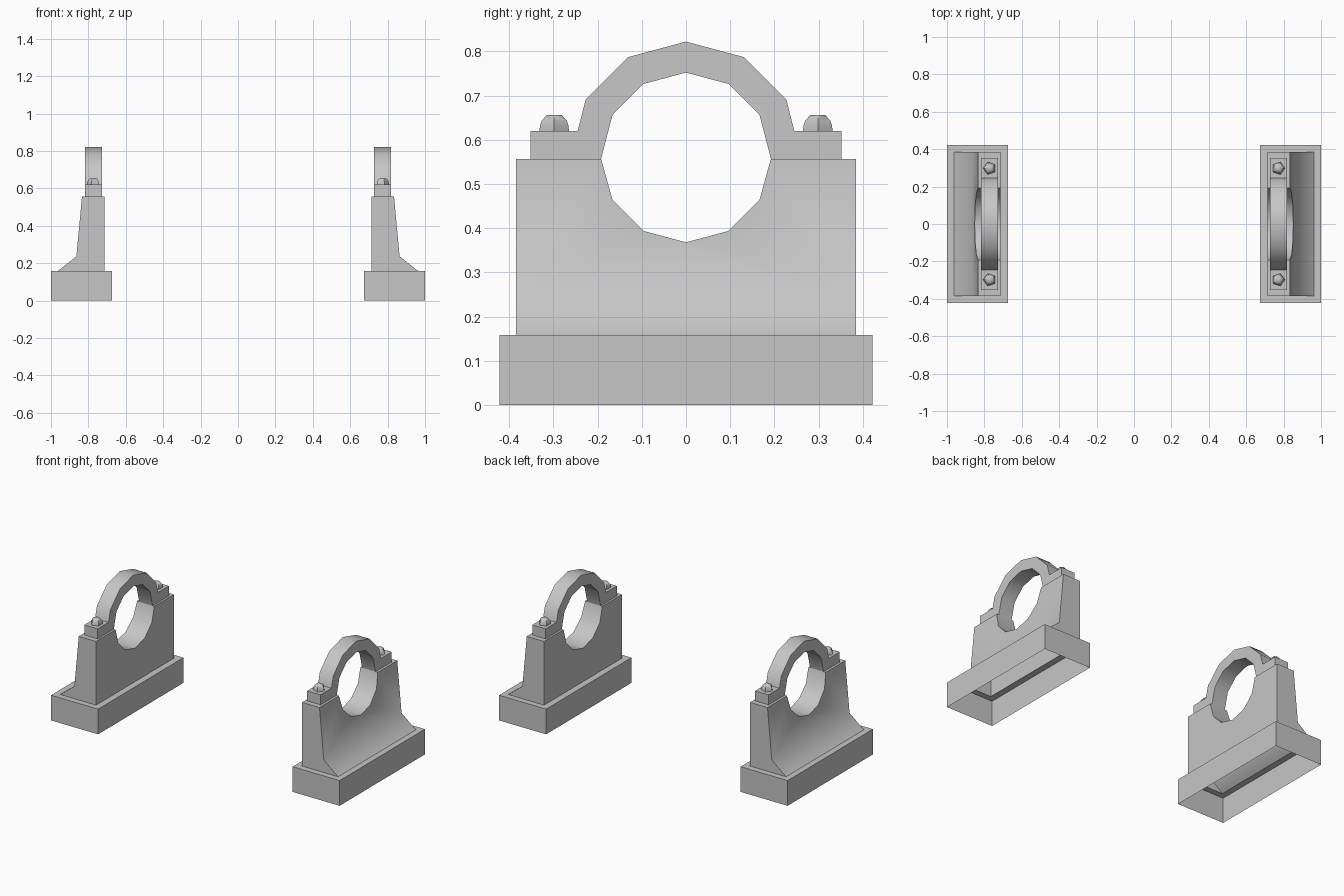
import bpy
import bmesh
from math import sin, cos, pi, radians

cube = bpy.data.objects.get("Cube")
if cube:
    bpy.data.objects.remove(cube, do_unlink=True)

# Single grey finish
grey = bpy.data.materials.new("plain_grey")
grey.use_nodes = True
colour = (0.57, 0.57, 0.57, 1)
grey.diffuse_color = colour
grey.node_tree.nodes["Principled BSDF"].inputs["Base Color"].default_value = colour

# Shared dimensions (left-hand bracket, mirrored to the right)
BASE_TOP, SPLIT, KINK = 0.158, 0.557, 0.237
IN_X, TOE_X, KINK_X, TOP_X = 0.714, 0.963, 0.864, 0.834
BODY_Y = 0.385
BORE, CAP_R = 0.192, 0.262


def finish(name, bm, mirror_y=False):
    """Turn a bmesh into a shaded object mirrored to both brackets."""
    bmesh.ops.recalc_face_normals(bm, faces=bm.faces)
    mesh = bpy.data.meshes.new(name)
    bm.to_mesh(mesh)
    bm.free()
    mesh.materials.append(grey)
    obj = bpy.data.objects.new(name, mesh)
    bpy.context.collection.objects.link(obj)
    bpy.ops.object.select_all(action="DESELECT")
    obj.select_set(True)
    bpy.context.view_layer.objects.active = obj
    bpy.ops.object.shade_smooth_by_angle(angle=radians(55))
    mod = obj.modifiers.new("mirror", "MIRROR")
    mod.use_axis = (True, mirror_y, False)
    return obj


def bridge(bm, a, b, closed=True):
    """Join two matching vertex rows with quads."""
    n = len(a)
    for i in range(n if closed else n - 1):
        j = (i + 1) % n
        bm.faces.new((a[i], a[j], b[j], b[i]))


def rect(bm, x0, x1, y, z):
    return [bm.verts.new(p) for p in ((x0, -y, z), (x1, -y, z), (x1, y, z), (x0, y, z))]


def arc(radius, start, end, steps):
    """Arc around the bore axis as (y, z); angle zero points up."""
    return [(radius * sin(a), SPLIT + 0.003 + radius * cos(a))
            for a in (start + (end - start) * i / steps for i in range(steps + 1))]


# Base: open-bottomed skirt with a ledge around the body
bm = bmesh.new()
bottom = rect(bm, 0.674, 1.0, 0.422, 0)
top = rect(bm, 0.674, 1.0, 0.422, BASE_TOP)
opening = rect(bm, IN_X, TOE_X, BODY_Y, BASE_TOP)
bridge(bm, bottom, top)
bridge(bm, top, opening)
finish("base", bm)

# Body: hollow-footed upright with flared outer side and half-round saddle
bm = bmesh.new()
saddle = arc(BORE, pi / 2, 3 * pi / 2, 6)
saddle[0], saddle[-1] = (BORE, SPLIT), (-BORE, SPLIT)
upper = ([(BODY_Y, KINK), (BODY_Y, SPLIT)] + saddle
         + [(-BODY_Y, SPLIT), (-BODY_Y, KINK)])


def slope_x(z):
    return KINK_X + (TOP_X - KINK_X) * (z - KINK) / (SPLIT - KINK)


inner = [bm.verts.new((IN_X, y, z)) for y, z in upper]
outer = [bm.verts.new((slope_x(z), y, z)) for y, z in upper]
bm.faces.new(inner)
bm.faces.new(outer)
bridge(bm, inner, outer, closed=False)
foot = rect(bm, IN_X, TOE_X, BODY_Y, BASE_TOP)
bridge(bm, [inner[-1], outer[-1], outer[0], inner[0]], foot)
finish("body", bm)

# Clamp cap: arch with bolting flanges
bm = bmesh.new()
FLANGE_Y, FLANGE_Z = 0.352, 0.62
crown = arc(CAP_R, -pi / 3, pi / 3, 4)
bore = arc(BORE, pi / 2, -pi / 2, 6)
bore[0], bore[-1] = (BORE, SPLIT), (-BORE, SPLIT)
outline = ([(-FLANGE_Y, SPLIT), (-FLANGE_Y, FLANGE_Z), (-0.245, FLANGE_Z)] + crown
           + [(0.245, FLANGE_Z), (FLANGE_Y, FLANGE_Z), (FLANGE_Y, SPLIT)] + bore)
sides = [[bm.verts.new((x, y, z)) for y, z in outline] for x in (0.726, 0.819)]
for side in sides:
    bm.faces.new(side)
bridge(bm, *sides)
finish("clamp_cap", bm)

# Bolts: five-sided domed heads on the flanges
bm = bmesh.new()
rings = []
for r, z in ((0.035, FLANGE_Z), (0.034, 0.632), (0.03, 0.643), (0.018, 0.656)):
    rings.append([bm.verts.new((0.772 + r * cos(2 * pi * i / 5),
                                0.298 + r * sin(2 * pi * i / 5), z)) for i in range(5)])
for low, high in zip(rings, rings[1:]):
    bridge(bm, low, high)
bm.faces.new(rings[0])
bm.faces.new(rings[-1])
finish("bolt", bm, mirror_y=True)
